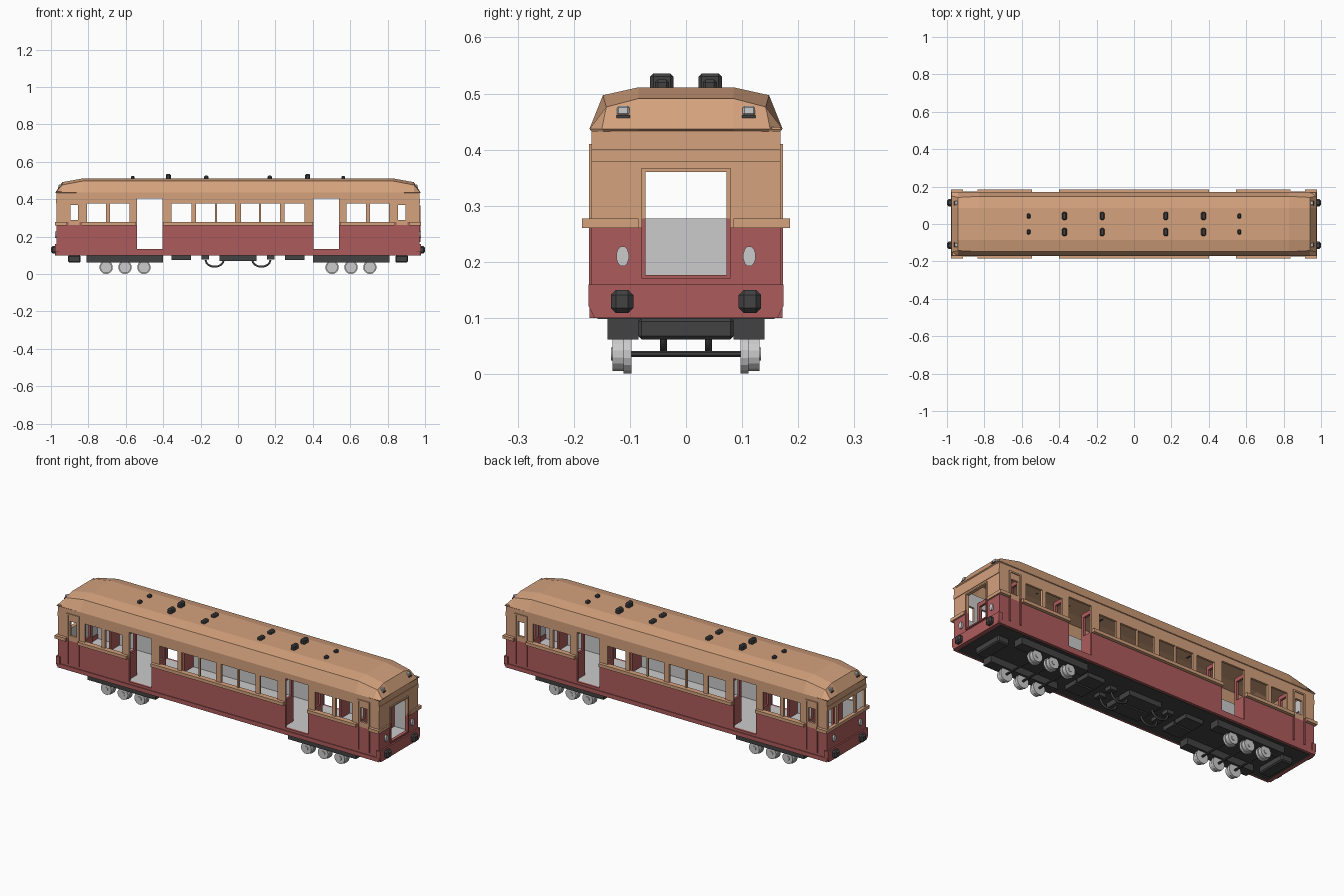
import bpy, bmesh, math
from mathutils import Matrix, Vector

if "Cube" in bpy.data.objects:
    bpy.data.objects.remove(bpy.data.objects["Cube"], do_unlink=True)


def material(name, r, g, b):
    m = bpy.data.materials.new(name)
    m.use_nodes = True
    m.diffuse_color = (r, g, b, 1)
    m.node_tree.nodes["Principled BSDF"].inputs["Base Color"].default_value = (r, g, b, 1)
    return m


TAN = material("tan paint", 0.66, 0.36, 0.205)
RED = material("dull red paint", 0.42, 0.105, 0.105)
GRAY = material("light gray", 0.6, 0.6, 0.6)
DARK = material("dark gray", 0.055, 0.055, 0.055)

L, W = 0.97, 0.168            # half length and half width of the body
SILL, EAVE, FLOOR = 0.277, 0.437, 0.135
BOTH = (-1, 1)


def finish(bm, name, *mats):
    me = bpy.data.meshes.new(name)
    bm.to_mesh(me)
    bm.free()
    ob = bpy.data.objects.new(name, me)
    for m in mats:
        me.materials.append(m)
    bpy.context.collection.objects.link(ob)
    return ob


def boxes(name, mat, spans, mx=False, my=False, bevel=0):
    """Boxes from (x0, x1, y0, y1, z0, z1) spans, mirrored if asked."""
    bm = bmesh.new()
    for x0, x1, y0, y1, z0, z1 in spans:
        for sx in BOTH if mx else (1,):
            for sy in BOTH if my else (1,):
                mid = Vector((sx * (x0 + x1), sy * (y0 + y1), z0 + z1)) / 2
                size = Matrix.Diagonal((x1 - x0, y1 - y0, z1 - z0, 1))
                bmesh.ops.create_cube(bm, size=1, matrix=Matrix.Translation(mid) @ size)
    ob = finish(bm, name, mat)
    if bevel:
        mod = ob.modifiers.new("bevel", "BEVEL")
        mod.width, mod.segments = bevel, 1
    return ob


def discs(name, mat, items, axis, sides):
    """Cylinders (centre, radius, depth, height stretch) along an axis, mirrored in x and y."""
    bm = bmesh.new()
    turn = Matrix.Rotation(math.pi / 2, 4, axis)
    for (x, y, z), r, depth, tall in items:
        for sx in BOTH:
            for sy in BOTH:
                m = Matrix.Translation((sx * x, sy * y, z)) @ Matrix.Diagonal((1, 1, tall, 1)) @ turn
                m = m @ Matrix.Rotation(math.pi / sides, 4, "Z")
                bmesh.ops.create_cone(bm, cap_ends=True, segments=sides, radius1=r,
                                      radius2=r, depth=depth, matrix=m)
    return finish(bm, name, mat)


def wall(name, place, out, half, holes):
    """Panel with openings: red below the sill, tan above, gray lining inside."""
    us = sorted({-half, half} | {u for h in holes for u in h[:2]})
    zs = sorted({0.11, SILL - 0.015, EAVE + 0.003} | {z for h in holes for z in h[2:]})
    bm = bmesh.new()
    for u0, u1 in zip(us, us[1:]):
        for z0, z1 in zip(zs, zs[1:]):
            u, z = (u0 + u1) / 2, (z0 + z1) / 2
            if any(a < u < b and c < z < d for a, b, c, d in holes):
                continue
            f = bm.faces.new([bm.verts.new(place(*p)) for p in
                              ((u0, z0), (u1, z0), (u1, z1), (u0, z1))])
            f.normal_update()
            if f.normal.dot(Vector(out)) < 0:
                f.normal_flip()
            f.material_index = 0 if z < SILL - 0.015 else 1
    bmesh.ops.remove_doubles(bm, verts=bm.verts, dist=1e-5)
    mod = finish(bm, name, RED, TAN, GRAY).modifiers.new("thickness", "SOLIDIFY")
    mod.thickness, mod.offset, mod.material_offset = 0.012, -1, 2


# Side walls with windows, sliding door openings and narrow cab door windows
WINDOWS = ((0.064, 0.049), (0.173, 0.051), (0.302, 0.053), (0.633, 0.052), (0.757, 0.05))
side_holes = []
for s in BOTH:
    side_holes += [(s * c - w, s * c + w, SILL, 0.378) for c, w in WINDOWS]
    side_holes.append((s * 0.472 - 0.069, s * 0.472 + 0.069, FLOOR, 0.404))
    side_holes.append((s * 0.876 - 0.02, s * 0.876 + 0.02, 0.29, 0.368))
for s, name in zip(BOTH, ("front_side_wall", "back_side_wall")):
    wall(name, lambda u, z: (u, s * W, z), (0, s, 0), L, side_holes)

# End walls: a gangway door on one end, windows on the other
wall("door_end_wall", lambda u, z: (L, u, z), (1, 0, 0), W, [(-0.072, 0.072, 0.177, 0.36)])
wall("window_end_wall", lambda u, z: (-L, u, z), (-1, 0, 0), W,
     [(-0.072, 0.072, SILL, 0.378), (0.09, 0.152, SILL, 0.378), (-0.152, -0.09, SILL, 0.378)])

# Door frame on the end, header strips and belt rails
boxes("end_door_frame_upper", TAN, [(L, L + 0.006, 0.072, 0.079, SILL, 0.367),
                                    (L, L + 0.006, 0, 0.072, 0.36, 0.367)], my=True)
boxes("end_door_frame_lower", RED, [(L, L + 0.006, 0.072, 0.079, 0.17, SILL),
                                    (L, L + 0.006, 0, 0.072, 0.17, 0.177)], my=True)
boxes("end_header_strip", TAN, [(L, L + 0.003, -W, W, 0.378, 0.401)], mx=True)
boxes("belt_rail", TAN, [(0, 0.4, W, 0.185, 0.26, SILL), (0.545, 0.838, W, 0.185, 0.26, SILL),
                         (0.914, L, W, 0.185, 0.26, SILL),
                         (L, L + 0.008, 0.085, 0.185, 0.26, SILL)], mx=True, my=True)
boxes("window_end_sill", TAN, [(-L - 0.008, -L, -0.085, 0.085, 0.26, SILL)])

# Narrow cab doors at the corners
for name, mat, z0, z1 in (("cab_door_frame_lower", RED, FLOOR, SILL),
                          ("cab_door_frame_upper", TAN, SILL, 0.41)):
    boxes(name, mat, [(x, x + 0.008, W, W + 0.005, z0, z1) for x in (0.839, 0.905)],
          mx=True, my=True)
boxes("cab_door_header", TAN, [(0.839, 0.913, W, W + 0.005, 0.402, 0.41)], mx=True, my=True)

# Side sill and shaped end beams
boxes("side_sill", RED, [(-L, L, W - 0.012, W + 0.004, 0.1, 0.122)], my=True)
profile = [(-0.163, 0.1), (0.163, 0.1), (0.174, 0.122), (0.174, 0.16), (-0.174, 0.16), (-0.174, 0.122)]
for s, name in zip(BOTH, ("window_end_beam", "door_end_beam")):
    bm = bmesh.new()
    face = bm.faces.new([bm.verts.new((s * 0.955, y, z)) for y, z in profile])
    new = bmesh.ops.extrude_face_region(bm, geom=[face])["geom"]
    bmesh.ops.translate(bm, vec=(s * 0.023, 0, 0),
                        verts=[v for v in new if isinstance(v, bmesh.types.BMVert)])
    bmesh.ops.recalc_face_normals(bm, faces=bm.faces)
    finish(bm, name, RED)

# Roof: half sections of (y, z) lofted along the length
eave = [(0.172, EAVE), (0.15, EAVE), (0.085, EAVE)]
hip = [(0.172, EAVE), (0.142, 0.476), (0.085, 0.491)]
full = [(0.172, EAVE), (0.148, 0.497), (0.085, 0.511)]
bm = bmesh.new()
rings = []
for x, half in ((-0.976, eave), (-0.94, hip), (-0.83, full), (0.83, full), (0.94, hip), (0.976, eave)):
    section = half + [(-y, z) for y, z in reversed(half)]
    rings.append([bm.verts.new((x, y, z)) for y, z in section])
for a, b in zip(rings, rings[1:]):
    for i in range(len(a) - 1):
        bm.faces.new((a[i], a[i + 1], b[i + 1], b[i]))
for f in bm.faces:
    f.normal_update()
    if f.normal.z < 0:
        f.normal_flip()
mod = finish(bm, "roof", TAN).modifiers.new("thickness", "SOLIDIFY")
mod.thickness, mod.offset = 0.006, -1

# Roof vents and marker lamps
boxes("large_roof_vent", DARK, [(x - 0.013, x + 0.013, 0.022, 0.064, 0.505, h)
                                for x, h in ((0.17, 0.526), (0.372, 0.536))],
      mx=True, my=True, bevel=0.006)
boxes("small_roof_vent", DARK, [(0.553, 0.573, 0.03, 0.055, 0.505, 0.525)],
      mx=True, my=True, bevel=0.005)
boxes("marker_lamp", GRAY, [(0.94, 0.96, 0.101, 0.123, 0.461, 0.478)], mx=True, my=True, bevel=0.003)
boxes("marker_lamp_base", DARK, [(0.94, 0.963, 0.1, 0.124, 0.456, 0.462)], mx=True, my=True)

# Headlights and buffers
discs("headlight", GRAY, [((0.972, 0.113, 0.21), 0.0115, 0.014, 1.6)], "Y", 12)
boxes("buffer", DARK, [(0.97, 1.0, 0.094, 0.134, 0.109, 0.15)], mx=True, my=True, bevel=0.009)

# Floor and interior partitions
boxes("cabin_floor", GRAY, [(-0.96, 0.96, -0.157, 0.157, 0.108, FLOOR)])
boxes("underfloor", DARK, [(-0.955, 0.955, -0.158, 0.158, 0.098, 0.108)])
parts = []
for x in (0.379, 0.553, 0.823):
    a, b = x, x + 0.012
    parts += [(a, b, 0.08, 0.156, FLOOR, SILL), (a, b, 0.08, 0.156, 0.378, 0.4),
              (a, b, 0.08, 0.096, SILL, 0.378), (a, b, 0.142, 0.156, SILL, 0.378)]
boxes("interior_partition", RED, parts, mx=True, my=True)

# Wheel sets under the body
wheels = []
for x in (0.503, 0.604, 0.705):
    wheels += [((x, 0.104, 0.036), 0.036, 0.014, 1), ((x, 0.116, 0.036), 0.031, 0.03, 1),
               ((x, 0.116, 0.036), 0.012, 0.036, 1)]
discs("wheel", GRAY, wheels, "X", 16)
discs("axle", DARK, [((x, 0.05, 0.036), 0.006, 0.1, 1) for x in (0.503, 0.604, 0.705)], "X", 8)
boxes("wheel_frame", DARK, [(0.4, 0.81, 0.085, 0.14, 0.062, 0.1)], mx=True, my=True)

# Equipment boxes and coupler blocks
boxes("coupler_block", DARK, [(0.841, 0.909, -0.085, 0.085, 0.062, 0.1)], mx=True, bevel=0.006)
boxes("equipment_box", DARK, [(0.25, 0.355, 0.005, 0.085, 0.075, 0.1), (0, 0.098, 0.005, 0.085, 0.07, 0.1),
                              (0.155, 0.195, 0.02, 0.06, 0.078, 0.1)], mx=True, my=True)

# Hanging hoses
for sx in BOTH:
    for sy in BOTH:
        cu = bpy.data.curves.new("hose", "CURVE")
        cu.dimensions, cu.bevel_depth, cu.bevel_resolution = "3D", 0.006, 1
        sp = cu.splines.new("POLY")
        sp.points.add(8)
        for i, p in enumerate(sp.points):
            t = math.pi * i / 8
            p.co = (sx * (0.125 - 0.048 * math.cos(t)), sy * 0.04, 0.075 - 0.036 * math.sin(t), 1)
        cu.materials.append(DARK)
        bpy.context.collection.objects.link(bpy.data.objects.new("hose", cu))
